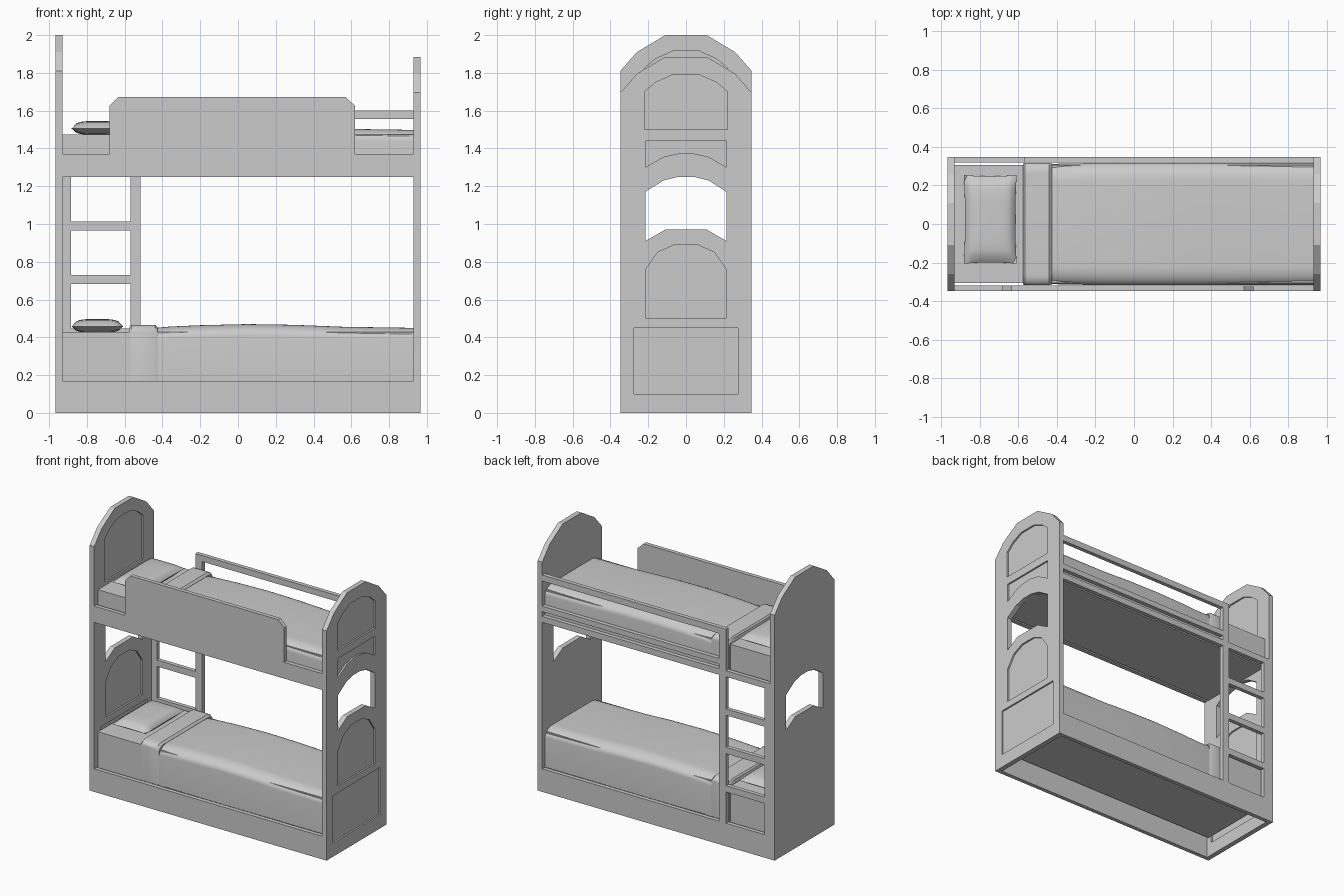
import bpy
import bmesh
import math
from mathutils import Vector

cube = bpy.data.objects.get("Cube")
if cube:
    bpy.data.objects.remove(cube, do_unlink=True)

grey = bpy.data.materials.new("plain_grey")
grey.use_nodes = True
tone = (0.6, 0.6, 0.6, 1)
grey.diffuse_color = tone
grey.node_tree.nodes["Principled BSDF"].inputs["Base Color"].default_value = tone

END, SIDE = 0.967, 0.348      # half length and half width of the frame
INNER = 0.93                  # inner face of the end boards
RAIL = 0.03                   # thickness of the side rails


def finish(name, bm, smooth=False):
    bmesh.ops.recalc_face_normals(bm, faces=bm.faces)
    mesh = bpy.data.meshes.new(name)
    bm.to_mesh(mesh)
    bm.free()
    mesh.materials.append(grey)
    obj = bpy.data.objects.new(name, mesh)
    bpy.context.collection.objects.link(obj)
    if smooth:
        bpy.ops.object.select_all(action="DESELECT")
        obj.select_set(True)
        bpy.context.view_layer.objects.active = obj
        bpy.ops.object.shade_smooth_by_angle(angle=math.radians(40))
    return obj


def box(name, x0, x1, y0, y1, z0, z1):
    bm = bmesh.new()
    bmesh.ops.create_cube(bm, size=1)
    for v in bm.verts:
        v.co = ((x0 + x1) / 2 + v.co.x * (x1 - x0),
                (y0 + y1) / 2 + v.co.y * (y1 - y0),
                (z0 + z1) / 2 + v.co.z * (z1 - z0))
    return finish(name, bm)


def prism(name, points, axis, a, b):
    """Extrude a flat outline in z and one other direction along axis."""
    bm = bmesh.new()
    place = (lambda p: (a, p[0], p[1])) if axis == "x" else (lambda p: (p[0], a, p[1]))
    face = bm.faces.new([bm.verts.new(place(p)) for p in points])
    out = bmesh.ops.extrude_face_region(bm, geom=[face])
    shift = Vector((b - a, 0, 0)) if axis == "x" else Vector((0, b - a, 0))
    bmesh.ops.translate(bm, vec=shift, verts=[g for g in out["geom"] if isinstance(g, bmesh.types.BMVert)])
    return finish(name, bm)


def mirrored(half):
    """Complete a right half outline, listed from bottom to top."""
    return half + [(-y, z) for y, z in reversed(half) if y > 0]


def carve(board, cutters):
    for cutter in cutters:
        cutter.hide_render = True
        mod = board.modifiers.new("carve", "BOOLEAN")
        mod.operation = "DIFFERENCE"
        mod.solver = "EXACT"
        mod.object = cutter
    bpy.context.view_layer.update()
    graph = bpy.context.evaluated_depsgraph_get()
    mesh = bpy.data.meshes.new_from_object(board.evaluated_get(graph))
    board.modifiers.clear()
    board.data = mesh
    for cutter in cutters:
        bpy.data.objects.remove(cutter, do_unlink=True)


# End boards with a through window and recessed panels on the +x face
def end_board(name, x0, x1, top, panel_top):
    board = prism(name, mirrored([(SIDE, 0), (SIDE, top - 0.19), (0.26, top - 0.09), (0.11, top)]), "x", x0, x1)
    window = mirrored([(0.215, 0.91), (0.215, 1.17), (0.12, 1.23), (0.04, 1.25)])
    window += [(-0.11, 0.97), (0.11, 0.97)]
    panels = [
        mirrored([(0.275, 0.10), (0.275, 0.45)]),
        mirrored([(0.213, 0.50), (0.213, 0.76), (0.15, 0.85), (0.06, 0.89)]),
        mirrored([(0.22, 1.50), (0.22, panel_top - 0.09), (0.16, panel_top - 0.04), (0.07, panel_top)]),
        [(0.215, 1.30), (0.215, 1.44), (-0.215, 1.44), (-0.215, 1.30),
         (-0.12, 1.355), (-0.04, 1.373), (0.04, 1.373), (0.12, 1.355)],
    ]
    cutters = [prism("window_cutter", window, "x", x0 - 0.1, x1 + 0.1)]
    cutters += [prism("panel_cutter", p, "x", x1 - 0.012, x1 + 0.05) for p in panels]
    carve(board, cutters)


end_board("headboard", -END, -INNER, 2.0, 1.915)
end_board("footboard", INNER, END, 1.885, 1.79)

# Base rails and front guard
box("base_rail_front", -INNER, INNER, -SIDE, -SIDE + RAIL, 0, 0.17)
box("base_rail_back", -INNER, INNER, SIDE - RAIL, SIDE, 0, 0.17)
guard = [(-INNER, 1.25), (INNER, 1.25), (INNER, 1.37), (0.62, 1.37), (0.62, 1.625), (0.57, 1.672),
         (-0.635, 1.672), (-0.68, 1.625), (-0.68, 1.37), (-INNER, 1.37)]
prism("front_guard", guard, "y", -SIDE, -SIDE + RAIL)

# Back rails and ladder
BACK = (SIDE - RAIL, SIDE)
box("back_rail", -INNER, INNER, *BACK, 1.25, 1.295)
box("back_middle_rail", -0.515, INNER, *BACK, 1.33, 1.37)
box("back_top_rail", -0.515, INNER, *BACK, 1.555, 1.6)
box("back_rail_post", -0.57, -0.515, *BACK, 1.295, 1.6)
box("ladder_post_inner", -0.57, -0.515, *BACK, 0.17, 1.25)
box("ladder_post_outer", -INNER, -0.885, *BACK, 0.17, 1.25)
for i in range(3):
    z = 0.40 + i * 0.283
    box(f"ladder_rung_{i + 1}", -0.885, -0.57, *BACK, z, z + 0.047)


# Bedding: rounded sections lofted along the bed
def loft(name, stations, bottom, radius):
    bm = bmesh.new()
    rings = []
    steps = 8
    for x, half, top in stations:
        right = []
        for i in range(steps + 1):
            t = i / steps * math.pi / 2
            right.append((half - radius * 1.6 * (1 - math.cos(t)), top - radius * (1 - math.sin(t))))
        section = mirrored([(half, bottom)] + right)
        rings.append([bm.verts.new((x, y, z)) for y, z in section])
    for a, b in zip(rings, rings[1:]):
        for i in range(len(a)):
            j = (i + 1) % len(a)
            bm.faces.new((a[i], a[j], b[j], b[i]))
    bm.faces.new(rings[0])
    bm.faces.new(rings[-1])
    return finish(name, bm, True)


def pillow(name, z0, height):
    bm = bmesh.new()
    n = 14
    for side in (0, 1):
        grid = []
        for i in range(n + 1):
            row = []
            for j in range(n + 1):
                u, v = 2 * i / n - 1, 2 * j / n - 1
                puff = ((1 - u ** 4) * (1 - v ** 4)) ** 0.5
                x = -0.745 + 0.137 * u * (1 - 0.05 * (1 - v * v))
                y = 0.024 + 0.23 * v * (1 - 0.03 * (1 - u * u))
                edge = z0 + height * 0.45
                z = edge + puff * height * (0.55 if side else -0.45)
                row.append(bm.verts.new((x, y, z)))
            grid.append(row)
        for i in range(n):
            for j in range(n):
                bm.faces.new((grid[i][j], grid[i + 1][j], grid[i + 1][j + 1], grid[i][j + 1]))
    bmesh.ops.remove_doubles(bm, verts=bm.verts, dist=0.0005)
    finish(name, bm, True)


for level, bottom, lift in (("lower", 0.15, 0), ("upper", 1.25, 1.048)):
    box(f"{level}_mattress", -INNER, INNER, -0.305, 0.305, bottom, 0.427 + lift)
    start = bottom + 0.02
    fold = [(-0.575, 0.312, 0.455), (-0.565, 0.317, 0.466), (-0.44, 0.317, 0.466), (-0.425, 0.312, 0.452)]
    loft(f"{level}_sheet_fold", [(x, h, z + lift) for x, h, z in fold], start, 0.035)
    cover = [(-0.43, 0.311, 0.45), (-0.36, 0.313, 0.457), (-0.2, 0.316, 0.464), (0.05, 0.317, 0.47),
             (0.3, 0.317, 0.466), (0.55, 0.316, 0.456), (INNER, 0.315, 0.45)]
    loft(f"{level}_blanket", [(x, h, z + lift) for x, h, z in cover], start, 0.06)
    pillow(f"{level}_pillow", 0.425 + lift, 0.072)
